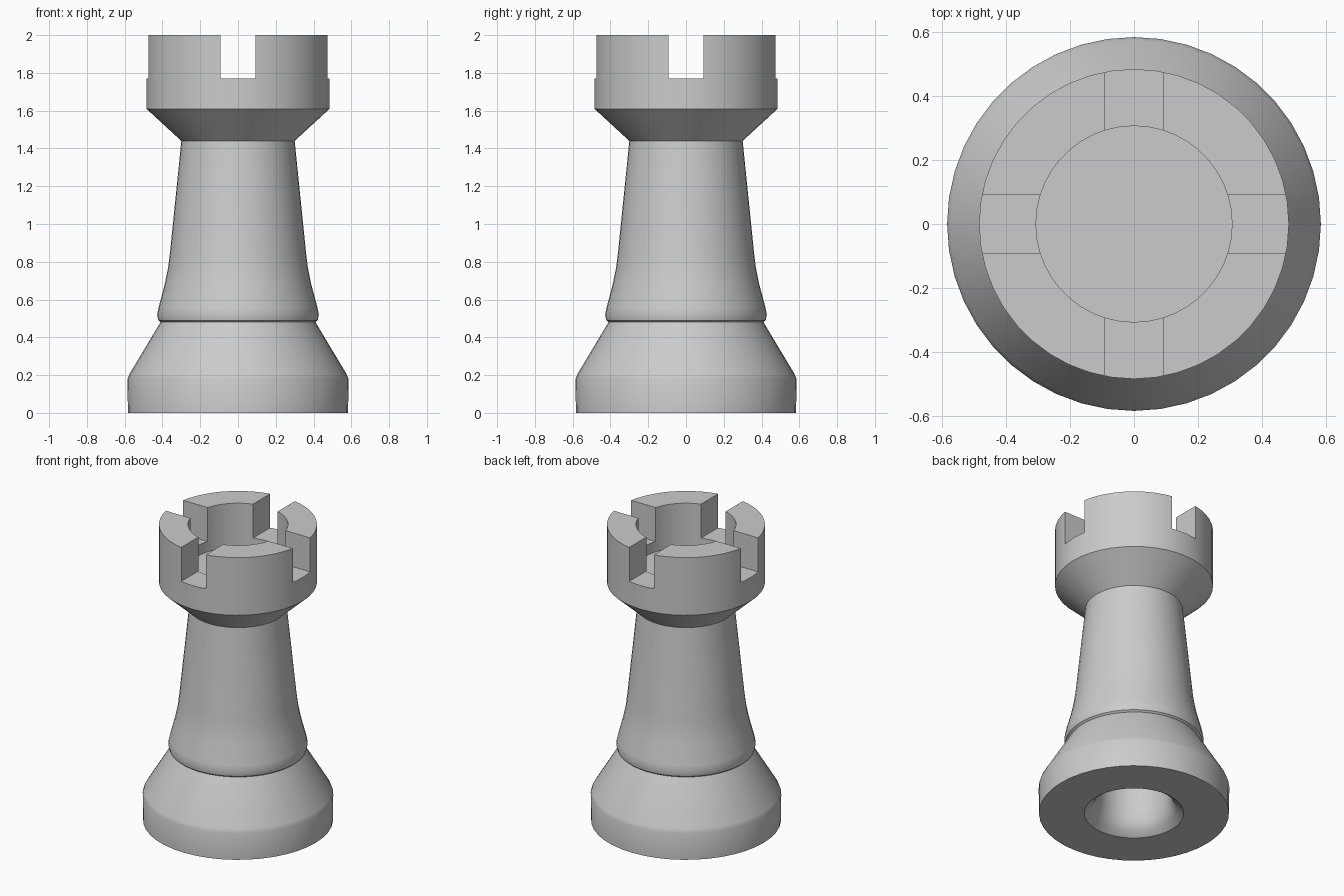
import bpy, bmesh
from math import cos, sin, pi

if "Cube" in bpy.data.objects:
    bpy.data.objects.remove(bpy.data.objects["Cube"])

SIDES = 44


def lathe(name, profile):
    """Revolve (radius, z) points about z; radius 0 makes a pole."""
    bm = bmesh.new()
    rings = []
    for r, z in profile:
        if r == 0:
            rings.append([bm.verts.new((0, 0, z))] * SIDES)
        else:
            rings.append([bm.verts.new((r * cos(2 * pi * i / SIDES),
                                        r * sin(2 * pi * i / SIDES), z))
                          for i in range(SIDES)])
    for a, b in zip(rings, rings[1:]):
        for i in range(SIDES):
            j = (i + 1) % SIDES
            quad = dict.fromkeys([a[i], a[j], b[j], b[i]])
            bm.faces.new(list(quad))
    bmesh.ops.recalc_face_normals(bm, faces=bm.faces[:])
    me = bpy.data.meshes.new(name)
    bm.to_mesh(me)
    bm.free()
    ob = bpy.data.objects.new(name, me)
    bpy.context.collection.objects.link(ob)
    return ob


profile = [
    # hollow underside with flared mouth
    (0, 0.80), (0.22, 0.80), (0.225, 0.14), (0.24, 0.07), (0.265, 0.03), (0.305, 0),
    # base
    (0.583, 0), (0.585, 0.18), (0.575, 0.205), (0.41, 0.48),
    # rounded collar
    (0.422, 0.49), (0.428, 0.52), (0.42, 0.56), (0.388, 0.68), (0.37, 0.77),
    # tapered shaft and flared crown
    (0.36, 0.85), (0.30, 1.44), (0.485, 1.61), (0.485, 2.0),
    # crown well
    (0.307, 2.0), (0.307, 1.70), (0, 1.70),
]
tower = lathe("castle_tower", profile)

# crown notches along both axes
for k, size in enumerate([(1.4, 0.185, 0.46), (0.185, 1.4, 0.46)]):
    bpy.ops.mesh.primitive_cube_add(size=1, location=(0, 0, 2.0))
    cutter = bpy.context.object
    cutter.name = f"notch_cutter_{k}"
    cutter.scale = size
    cutter.hide_render = True
    mod = tower.modifiers.new("notch", 'BOOLEAN')
    mod.operation = 'DIFFERENCE'
    mod.solver = 'EXACT'
    mod.object = cutter
    bpy.context.view_layer.objects.active = tower
    bpy.ops.object.modifier_apply(modifier=mod.name)
    bpy.data.objects.remove(cutter)

# soften the turned surfaces, keep hard edges crisp
bpy.ops.object.select_all(action='DESELECT')
tower.select_set(True)
bpy.context.view_layer.objects.active = tower
bpy.ops.object.shade_smooth_by_angle(angle=0.45)
